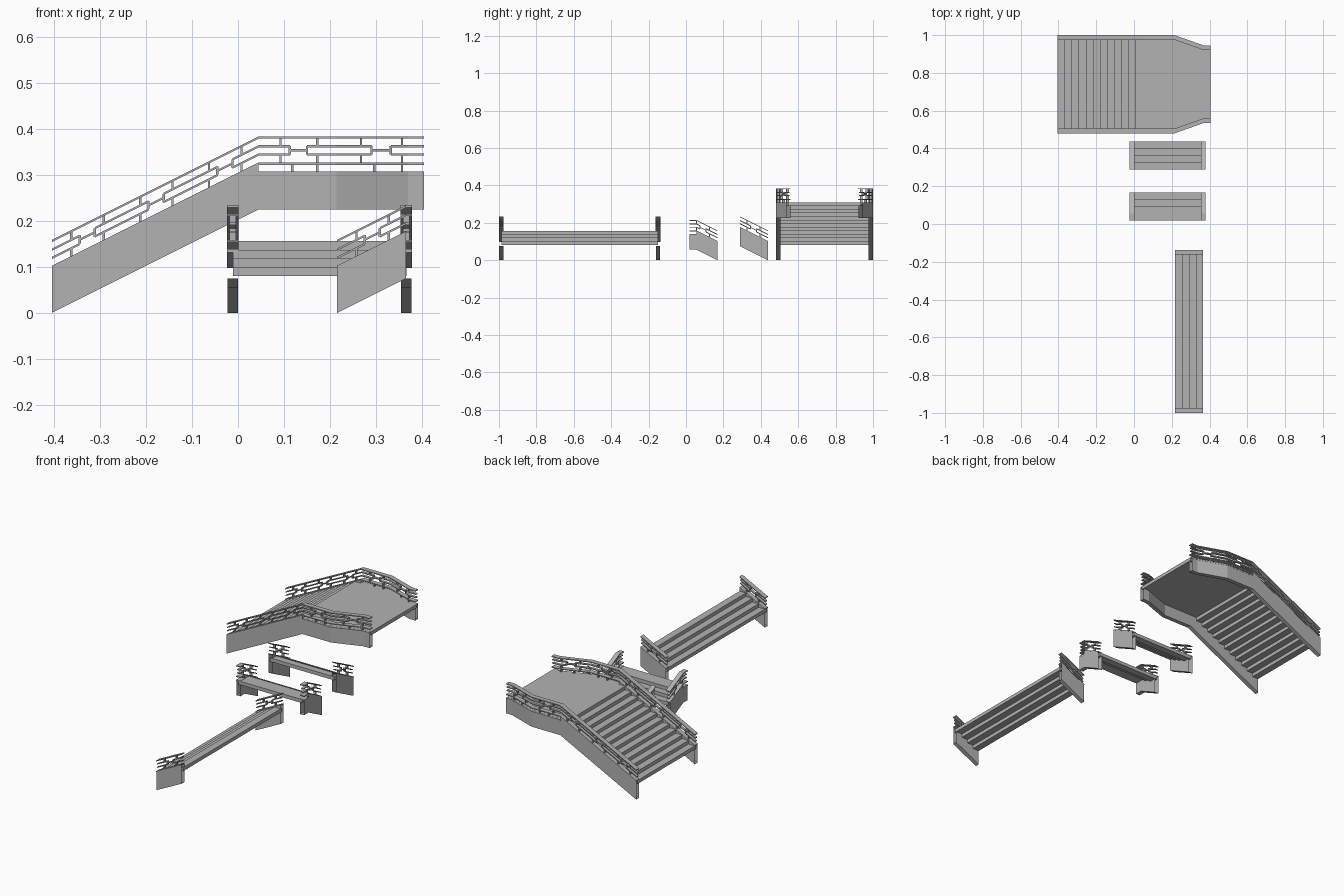
import bpy, bmesh

if "Cube" in bpy.data.objects:
    bpy.data.objects.remove(bpy.data.objects["Cube"], do_unlink=True)

stone = bpy.data.materials.new("grey_stone")
stone.use_nodes = True
stone.diffuse_color = (0.45, 0.45, 0.45, 1)
stone.node_tree.nodes["Principled BSDF"].inputs["Base Color"].default_value = stone.diffuse_color

TREAD, RISE, BASE = 0.0375, 0.019, 0.08
BAR = 0.005
# rail heights above the sloping underside
TOP, UPPER, LOWER, BOTTOM = 0.157, 0.138, 0.12, 0.1
RAIL_W, LATTICE_W, STRINGER_W = 0.025, 0.014, 0.023


def finish(bm, name, place):
    """Move run/across/height coordinates into the world and make an object."""
    for v in bm.verts:
        v.co = place(*v.co)
    mesh = bpy.data.meshes.new(name)
    bm.to_mesh(mesh)
    bm.free()
    mesh.materials.append(stone)
    bpy.context.collection.objects.link(bpy.data.objects.new(name, mesh))


def at(path, u):
    """Point on a path of (run, across, base height)."""
    for a, b in zip(path, path[1:]):
        if u <= b[0] + 1e-6:
            t = (u - a[0]) / (b[0] - a[0])
            return tuple(p + (q - p) * t for p, q in zip(a, b))
    return path[-1]


def strip(bm, path, u1, u2, low, high, width, capped=True):
    """Rectangular bar that follows the path from u1 to u2."""
    points = [at(path, u1)]
    points += [p for p in path if u1 + 1e-4 < p[0] < u2 - 1e-4] + [at(path, u2)]
    h = width / 2
    rings = [[bm.verts.new((u, v + s, z + d))
              for s, d in ((-h, low), (h, low), (h, high), (-h, high))]
             for u, v, z in points]
    for a, b in zip(rings, rings[1:]):
        for i in range(4):
            j = (i + 1) % 4
            bm.faces.new((a[i], a[j], b[j], b[i]))
    if capped:
        bm.faces.new(rings[0][::-1])
        bm.faces.new(rings[-1])


def prism(bm, plan, low, high):
    """Flat slab with the given outline."""
    bottom = [bm.verts.new((u, v, low)) for u, v in plan]
    top = [bm.verts.new((u, v, high)) for u, v in plan]
    bm.faces.new(bottom[::-1])
    bm.faces.new(top)
    for i in range(len(plan)):
        j = (i + 1) % len(plan)
        bm.faces.new((bottom[i], bottom[j], top[j], top[i]))


def lattice_cell(bm, path, u1, u2, flat):
    """One panel of the fretwork: broken rails joined by short uprights."""
    def bar(f1, f2, z):
        strip(bm, path, u1 + (u2 - u1) * f1, u1 + (u2 - u1) * f2,
              z - BAR / 2, z + BAR / 2, LATTICE_W)

    def upright(f, low, high):
        u = u1 + (u2 - u1) * f
        strip(bm, path, u - BAR / 2, u + BAR / 2, low, high, LATTICE_W)

    for z in (UPPER, LOWER):
        bar(0, 0.4, z)
        bar(0.62, 1, z)
    bar(0.4, 0.62, (UPPER + LOWER) / 2)
    for f in (0.28, 0.75):
        upright(f, UPPER, TOP)
        upright(f, BOTTOM, LOWER)
    for f in (0.4, 0.62):
        upright(f, LOWER, UPPER)
    if flat:
        for f in (0.43, 0.75):
            upright(f, BASE, BOTTOM)


def side(name, path, kink, cells, place):
    """Hollow stringer with its railing."""
    end = path[-1][0]
    bm = bmesh.new()
    strip(bm, path, 0, kink, 0, BOTTOM - BAR / 2, STRINGER_W, capped=False)
    if kink < end:
        strip(bm, path, kink, end, 0, BASE, STRINGER_W, capped=False)
    finish(bm, name + "_stringer", place)

    bm = bmesh.new()
    strip(bm, path, 0, end, TOP - BAR / 2, TOP + BAR / 2, RAIL_W)
    strip(bm, path, 0, end, BOTTOM - BAR / 2, BOTTOM + BAR / 2, RAIL_W)
    if kink < end:
        strip(bm, path, kink, end, BASE - BAR, BASE + BAR / 2, RAIL_W)
    for u1, u2 in zip(cells, cells[1:]):
        lattice_cell(bm, path, u1, u2, u1 >= kink - 1e-4)
    finish(bm, name + "_railing", place)


def steps(name, count, v1, v2, place, last=0.0):
    """Stacked step slabs; the last one may run on as a short landing."""
    bm = bmesh.new()
    for k in range(count):
        u1, u2 = k * TREAD, (k + 1) * TREAD
        if k == count - 1:
            u2 += last
        prism(bm, ((u1, v1), (u2, v1), (u2, v2), (u1, v2)),
              BASE + k * RISE, BASE + (k + 1) * RISE)
    finish(bm, name + "_steps", place)


def along_x(x0):
    return lambda u, v, z: (x0 + u, v, z)


def along_y(y0):
    return lambda u, v, z: (v, y0 - u, z)


# large stair with a narrowing landing
place = along_x(-0.405)
near, far, pinch = 0.4925, 0.9875, 0.055
kink = 12 * TREAD
edges = []
for label, v, shift in (("near", near, pinch), ("far", far, -pinch)):
    path = [(0, v, 0), (kink, v, kink / 2), (0.62, v, kink / 2),
            (0.775, v + shift, kink / 2), (0.81, v + shift, kink / 2)]
    side("large_stair_" + label, path, kink,
         (0, 0.15, 0.3, kink, 0.62, 0.81), place)
    edges.append(path)
steps("large_stair", 11, near, far, place)
bm = bmesh.new()
outline = [[(11 * TREAD, e[0][1])] + [p[:2] for p in e[2:]] for e in edges]
prism(bm, outline[0] + outline[1][::-1], BASE + 11 * RISE, BASE + 12 * RISE)
finish(bm, "large_stair_landing", place)

# short stairs: name, placement, side centres, length of the sloping part
RUN = 4 * TREAD
short_stairs = (
    ("wide_stair", along_x(0.216), (-0.9875, -0.15), RUN),
    ("upper_stair", along_y(0.438), (-0.011, 0.367), RUN),
    ("landing_stair", along_y(0.168), (-0.011, 0.367), 3 * TREAD),
)
for name, place, centres, slope in short_stairs:
    for label, v in zip(("first", "second"), centres):
        path = [(0, v, 0), (slope, v, slope / 2)]
        if slope < RUN:
            path.append((RUN, v, slope / 2))
        side(name + "_" + label, path, slope, (0, RUN), place)
    steps(name, round(slope / TREAD), centres[0], centres[1], place, RUN - slope)
